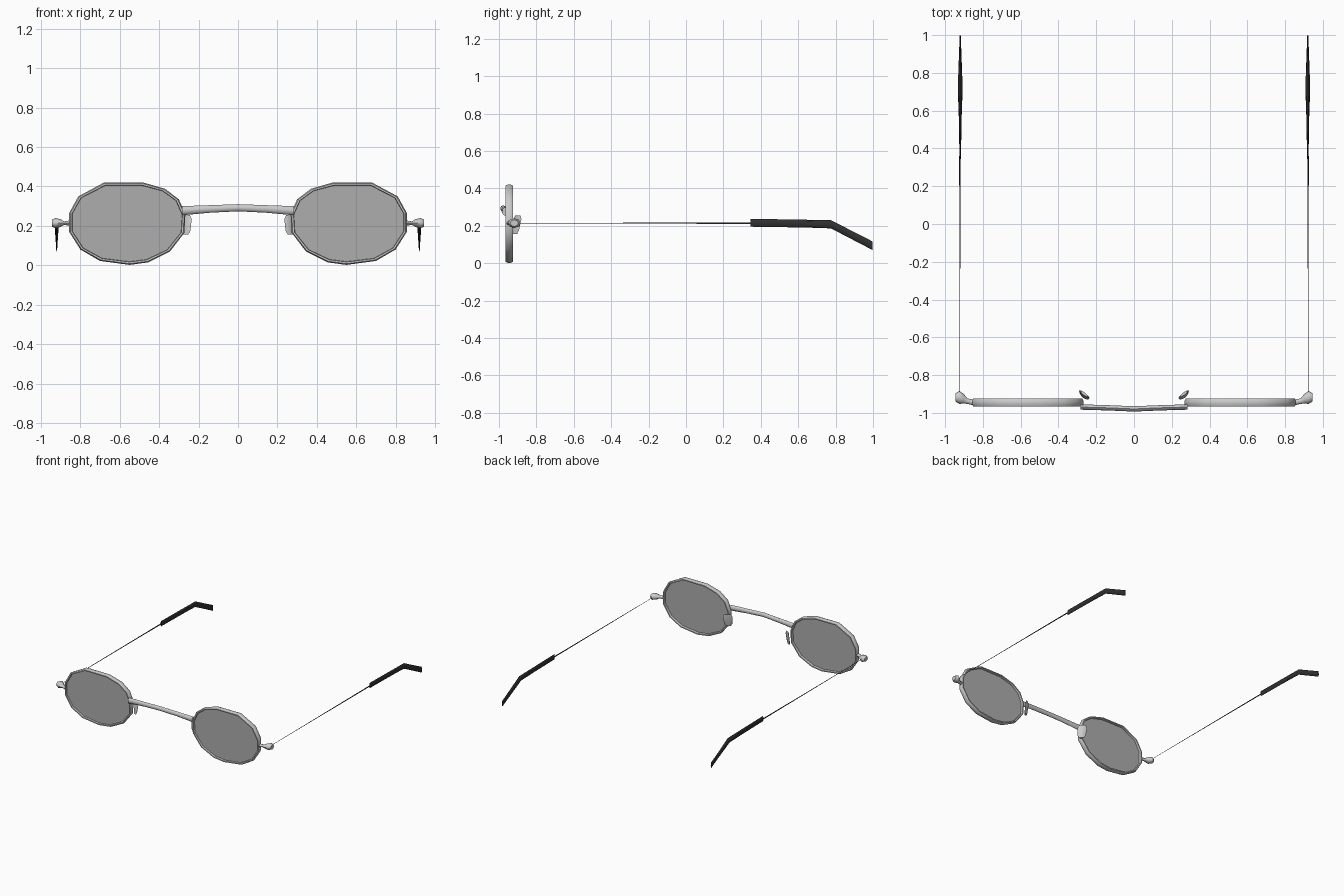
import bpy, bmesh, math
from mathutils import Vector

if "Cube" in bpy.data.objects:
    bpy.data.objects.remove(bpy.data.objects["Cube"])


def material(name, colour):
    m = bpy.data.materials.new(name)
    m.diffuse_color = colour
    m.use_nodes = True
    m.node_tree.nodes["Principled BSDF"].inputs["Base Color"].default_value = m.diffuse_color
    return m


black = material("black_plastic", (0.03, 0.03, 0.03, 1))
glass = material("tinted_glass", (0.42, 0.42, 0.42, 0.75))


def ring(c, u, v, n=8):
    """Elliptical cross-section around c spanned by the half axes u and v."""
    c, u, v = Vector(c), Vector(u), Vector(v)
    return [c + u * math.cos(2 * math.pi * i / n) + v * math.sin(2 * math.pi * i / n)
            for i in range(n)]


def loft(name, rings, closed=False, mirror=True, mat=None, angle=50):
    """Skin a row of equal rings; cap the ends, or join last to first."""
    bm = bmesh.new()
    vs = [[bm.verts.new(p) for p in r] for r in rings]
    n, k = len(rings[0]), len(rings)
    for i in range(k if closed else k - 1):
        a, b = vs[i], vs[(i + 1) % k]
        for j in range(n):
            bm.faces.new((a[j], a[(j + 1) % n], b[(j + 1) % n], b[j]))
    if not closed:
        bm.faces.new(vs[0])
        bm.faces.new(vs[-1])
    bmesh.ops.recalc_face_normals(bm, faces=bm.faces)
    me = bpy.data.meshes.new(name)
    bm.to_mesh(me)
    bm.free()
    ob = bpy.data.objects.new(name, me)
    bpy.context.collection.objects.link(ob)
    if mat:
        me.materials.append(mat)
    if mirror:
        ob.modifiers.new("mirror", 'MIRROR').use_mirror_merge = False
    bpy.ops.object.select_all(action='DESELECT')
    bpy.context.view_layer.objects.active = ob
    ob.select_set(True)
    bpy.ops.object.shade_smooth_by_angle(angle=math.radians(angle))
    return ob


# Lens outline (x, z), 14 sides
outline = [(.68, .42), (.48, .42), (.37, .388), (.30, .335), (.267, .26), (.272, .165),
           (.345, .07), (.455, .015), (.55, .002), (.70, .022), (.80, .08),
           (.857, .17), (.857, .265), (.81, .35)]
centre = Vector((.565, 0, .215))


def inset(d, y):
    pts = []
    for x, z in outline:
        r = Vector((x, 0, z)) - centre
        p = centre + r * (1 - d / r.length)
        pts.append(Vector((p.x, y, p.z)))
    return pts


# Rims: rounded band swept around the outline
profile = [(0, -.953), (.006, -.966), (.015, -.966), (.018, -.945), (.015, -.925),
           (.006, -.925), (0, -.937)]
loft("rim", [inset(d, y) for d, y in profile], closed=True)

# Lenses
loft("lens", [inset(.014, -.952), inset(.014, -.942)], mat=glass, angle=20)

# Bridge
loft("bridge", [ring((x, y, z), (0, .014, 0), (0, 0, h)) for x, y, z, h in
                [(-.283, -.969, .277, .023), (-.14, -.973, .286, .019), (0, -.979, .292, .018),
                 (.14, -.973, .286, .019), (.283, -.969, .277, .023)]], mirror=False)

# Nose pads: thin tilted plates
loft("nose_pad", [ring((x, y, z), (.028 * s, .021 * s, 0), (-.004, .006, 0))
                  for x, y, z, s in [(.266, -.914, .157, .5), (.265, -.911, .175, .85),
                                     (.263, -.901, .235, 1), (.264, -.899, .255, .7)]])

# End pieces with hinge knob
loft("end_piece", [ring((x, y, .214), (0, hy, 0), (0, 0, hz)) for x, y, hy, hz in
                   [(.848, -.945, .016, .014), (.882, -.938, .014, .009),
                    (.902, -.925, .026, .020), (.925, -.918, .034, .026),
                    (.945, -.918, .022, .018)]])

# Temple wires, tapering towards the hinge
loft("temple_wire", [ring((.922, y, .214), (r, 0, 0), (0, 0, r * 1.3), 6)
                     for y, r in [(-.90, .001), (-.3, .002), (.36, .0035)]], mat=black)

# Ear tips, bent down behind the ear
loft("ear_tip", [ring((.92, y, z), (w, 0, 0), (0, 0, h)) for y, z, w, h in
                 [(.345, .216, .004, .021), (.55, .213, .007, .021), (.66, .211, .011, .021),
                  (.775, .208, .011, .022), (.998, .093, .003, .023)]], mat=black, angle=35)
